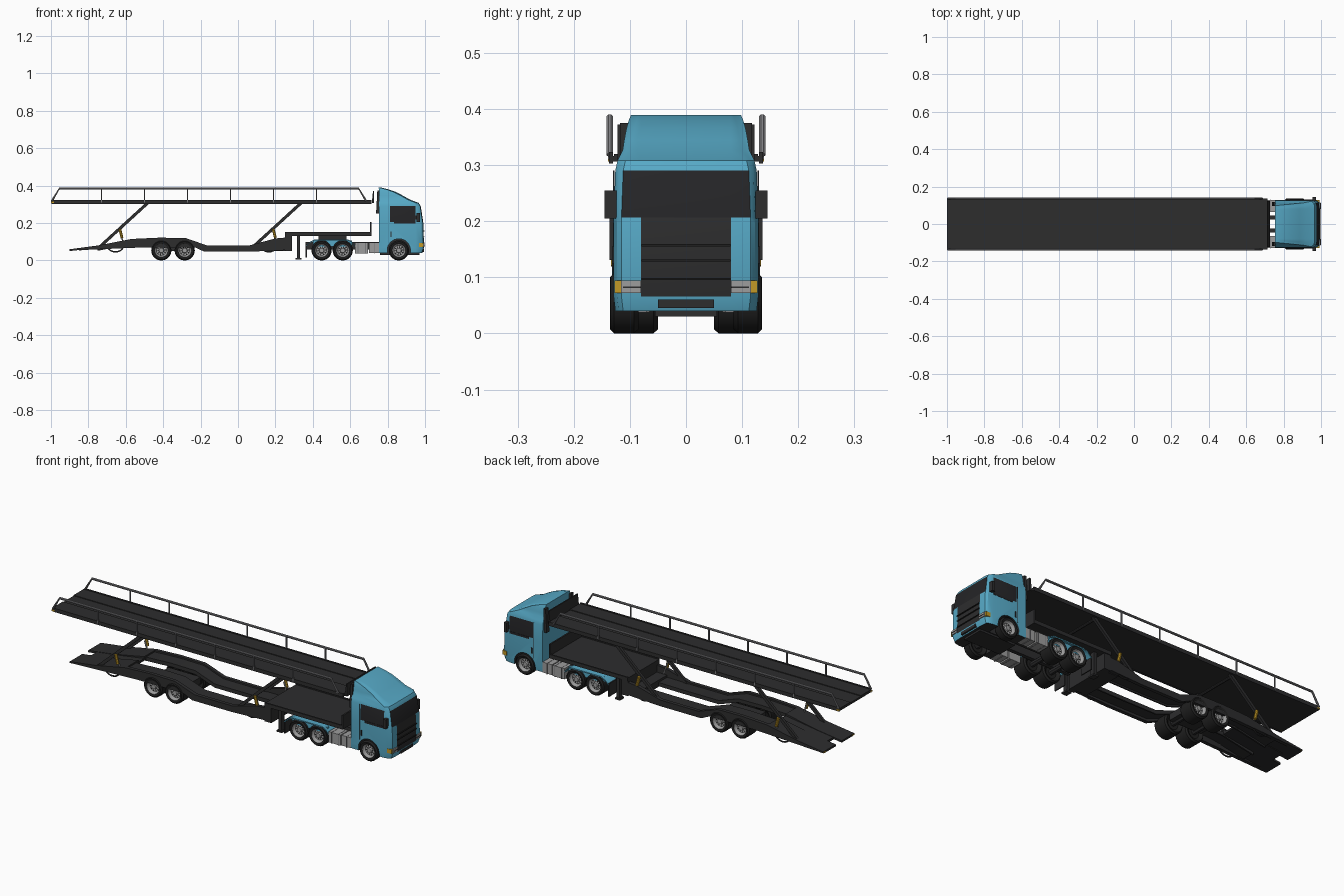
import bpy, bmesh, math
from mathutils import Vector

old = bpy.data.objects.get("Cube")
if old:
    bpy.data.objects.remove(old, do_unlink=True)


def material(name, r, g, b):
    m = bpy.data.materials.new(name)
    m.use_nodes = True
    m.diffuse_color = (r, g, b, 1)
    m.node_tree.nodes["Principled BSDF"].inputs["Base Color"].default_value = (r, g, b, 1)
    return m


DARK = material("charcoal", .026, .026, .027)
BLUE = material("cab blue", .095, .40, .57)
TYRE = material("tyre black", .014, .014, .014)
GREY = material("metal grey", .34, .34, .34)
RAIL = material("rail grey", .20, .20, .21)
GOLD = material("amber", .55, .32, .02)
GLASS = material("dark glass", .018, .018, .02)


def make(name, verts, faces, mats, mirror=False):
    me = bpy.data.meshes.new(name)
    me.from_pydata(verts, [], faces)
    for m in mats:
        me.materials.append(m)
    bm = bmesh.new()
    bm.from_mesh(me)
    bmesh.ops.recalc_face_normals(bm, faces=bm.faces)
    bm.to_mesh(me)
    bm.free()
    ob = bpy.data.objects.new(name, me)
    bpy.context.collection.objects.link(ob)
    if mirror:
        mod = ob.modifiers.new("Mirror", "MIRROR")
        mod.use_axis = (False, True, False)
        mod.use_mirror_merge = False
    return ob


def prism(name, pts, y0, y1, mat, mirror=False):
    """Extrude an x-z outline across y."""
    n = len(pts)
    verts = [(x, y, z) for y in (y0, y1) for x, z in pts]
    faces = [tuple(range(n)), tuple(range(n, 2 * n))]
    faces += [(i, (i + 1) % n, (i + 1) % n + n, i + n) for i in range(n)]
    return make(name, verts, faces, [mat], mirror)


def box(name, x0, x1, y0, y1, z0, z1, mat, mirror=False):
    return prism(name, [(x0, z0), (x1, z0), (x1, z1), (x0, z1)], y0, y1, mat, mirror)


def ribbon(name, top, thick, y0, y1, mat, mirror=False):
    """A plate of even thickness that follows a path in x-z."""
    return prism(name, top + [(x, z - thick) for x, z in reversed(top)], y0, y1, mat, mirror)


def tube(name, pts, radius, mat, mirror=False, sides=8):
    """A round bar swept along a path."""
    pts = [Vector(p) for p in pts]
    verts, faces = [], []
    for i, p in enumerate(pts):
        d = (pts[min(i + 1, len(pts) - 1)] - pts[max(i - 1, 0)]).normalized()
        u = d.cross(Vector((0, 1, 0)) if abs(d.y) < .9 else Vector((0, 0, 1))).normalized()
        v = d.cross(u)
        for k in range(sides):
            a = math.tau * (k + .5) / sides
            verts.append(p + radius * (u * math.cos(a) + v * math.sin(a)))
    for i in range(len(pts) - 1):
        for k in range(sides):
            a, b = i * sides + k, i * sides + (k + 1) % sides
            faces.append((a, b, b + sides, a + sides))
    faces += [tuple(range(sides)), tuple(range(len(verts) - sides, len(verts)))]
    return make(name, verts, faces, [mat], mirror)


def wheel(name, x, inner):
    """Turned tyre and rim; the ring of vents alternates in colour."""
    n, r = 30, .054
    prof = [(.126, .003), (.126, .012), (.117, .014), (.117, .027), (.122, .033), (.132, .036),
            (.135, .047), (.128, r), (inner + .008, r), (inner, .047), (inner + .012, .03),
            (inner + .012, .003)]
    mats = [1, 1, 2, 1, 1, 0, 0, 0, 0, 0, 0]
    verts, faces, idx = [], [], []
    for y, rad in prof:
        for k in range(n):
            a = math.tau * k / n
            verts.append((x + rad * math.cos(a), y, r + rad * math.sin(a)))
    for i, m in enumerate(mats):
        for k in range(n):
            a, b = i * n + k, i * n + (k + 1) % n
            faces.append((a, b, b + n, a + n))
            idx.append((0 if k % 3 == 0 else 1) if m == 2 else m)
    faces += [tuple(range(n)), tuple(range(len(verts) - n, len(verts)))]
    ob = make(name, verts, faces, [TYRE, GREY], True)
    ob.data.polygons.foreach_set("material_index", idx + [1, 0])


# Cab: stacked plan outlines, glass and grille picked by row and column
levels = [(.04, .985, .126), (.066, .994, .129), (.195, .992, .129), (.207, .990, .129),
          (.29, .977, .126), (.308, .966, .122), (.326, .918, .113), (.345, .885, .110),
          (.366, .845, .106), (.38, .805, .102), (.389, .77, .098)]
rings = []
for z, xf, w in levels:
    half = [(.755, w)]
    half += [(min(x, xf - .012 + (x - .95) * .05), w) for x in (.812, .950)]
    half += [(xf - .012, w - .006), (xf - .003, w - .014), (xf, .08)]
    rings.append([(x, y, z) for x, y in half] + [(x, -y, z) for x, y in reversed(half)])
n = len(rings[0])
faces, idx = [], []
for i in range(len(rings) - 1):
    for k in range(n):
        a, b = i * n + k, i * n + (k + 1) % n
        faces.append((a, b, b + n, a + n))
        glass = i == 3 and k in (1, 4, 5, 6, 9)
        grille = i in (1, 2) and k == 5
        idx.append(2 if glass else 0 if grille else 1)
faces += [tuple(range(n)), tuple(range(len(rings) * n - n, len(rings) * n))]
cab = make("cab", [v for ring in rings for v in ring], faces, [DARK, BLUE, GLASS])
cab.data.polygons.foreach_set("material_index", idx + [0, 1])

# Wheel arches cut from the cab
arch = [(.86 + .062 * math.cos(math.tau * k / 32), .054 + .062 * math.sin(math.tau * k / 32))
        for k in range(32)]
for side in (-1, 1):
    cutter = prism("arch_cutter", arch, side * .06, side * .2, DARK)
    cutter.hide_render = True
    cutter.hide_set(True)
    cut = cab.modifiers.new("Arch", "BOOLEAN")
    cut.operation, cut.object = "DIFFERENCE", cutter

# Cab fittings
for z in (.095, .128, .155):
    box("grille_bar", .990, .998, -.079, .079, z, z + .004, TYRE)
box("lower_intake", .985, .995, -.05, .05, .045, .06, DARK)
box("headlight", .975, .997, .08, .116, .072, .094, GREY, True)
box("headlight_slot", .99, .999, .08, .112, .081, .084, DARK, True)
box("turn_signal", .968, .992, .112, .127, .072, .094, GOLD, True)
box("mirror", .955, .972, .124, .145, .205, .255, DARK, True)
box("mirror_arm", .95, .965, .115, .13, .22, .24, DARK, True)
box("window_lower_corner", .835, .95, .126, .1302, .197, .208, GLASS, True)
box("door_handle", .815, .821, .128, .1315, .125, .155, DARK, True)
box("door_seam", .806, .808, .127, .1298, .10, .29, DARK, True)
prism("cab_side_fairing", [(.738, .25), (.757, .25), (.757, .375), (.745, .375)],
      .095, .118, DARK, True)
box("cab_floor", .76, .97, -.055, .055, .03, .05, DARK)

# Tractor chassis
box("chassis_beam", .36, .85, .025, .045, .06, .10, DARK, True)
box("fifth_wheel", .43, .58, -.05, .05, .10, .132, DARK)
box("fuel_tank", .625, .695, .065, .13, .038, .095, GREY, True)
box("side_locker", .70, .755, .065, .128, .04, .095, GREY, True)
for x in (.64, .68, .727):
    box("tank_strap", x, x + .004, .07, .1315, .037, .096, RAIL, True)
fender = [(.365, .08), (.385, .10), (.41, .112), (.59, .112), (.61, .10), (.625, .08)]
ribbon("rear_fender", fender, .006, .06, .131, BLUE, True)
box("fender_panel", .40, .61, .105, .118, .075, .108, BLUE, True)
box("mud_flap", .362, .368, .06, .13, .015, .085, DARK, True)
for label, x, inner in (("front", .86, .085), ("drive_a", .447, .05), ("drive_b", .56, .05),
                        ("trailer_a", -.41, .05), ("trailer_b", -.285, .05)):
    wheel(label + "_wheel", x, inner)
    tube(label + "_axle", [(x, -.11, .054), (x, .11, .054)], .014, DARK)

# Trailer neck
box("neck_deck", .25, .71, -.135, .135, .131, .146, DARK)
box("neck_headboard", .705, .713, -.136, .136, .131, .205, DARK)
box("neck_side_rim", .25, .71, .128, .136, .131, .151, DARK, True)
box("neck_drop", .25, .288, -.132, .132, .05, .146, DARK)
box("landing_leg", .315, .332, .085, .11, .012, .135, DARK, True)
box("landing_foot", .308, .339, .08, .115, .004, .012, DARK, True)

# Lower deck: shaped side beams and sunken lanes
top = [(-.9, .06), (-.75, .08), (-.57, .115), (-.42, .122), (-.28, .12), (-.165, .08),
       (.06, .08), (.20, .118), (.25, .122)]
bottom = [(.25, .055), (.06, .047), (-.18, .047), (-.23, .07), (-.5, .07), (-.6, .066), (-.9, .053)]
prism("lower_side_beam", top + bottom, .112, .131, DARK, True)
lane = [(x, z - .008) for x, z in top[1:7]] + [(.25, .074)]
ribbon("lower_lane", lane, .012, .045, .113, DARK, True)
ribbon("lower_inner_rim", lane, .02, .04, .048, DARK, True)
ribbon("rear_ramp", top[:3], .010, .025, .125, DARK, True)
ribbon("rear_center_deck", [(-.85, .065), (-.75, .078), (-.57, .105)], .012, -.05, .05, DARK)
box("axle_cross_frame", -.44, -.25, -.045, .045, .05, .085, DARK)
box("front_cross_frame", .19, .25, -.112, .112, .05, .085, DARK)

# Upper deck with raised lanes and headboard
box("upper_deck", -1, .715, -.133, .133, .306, .316, DARK)
box("upper_lane", -1, .715, .045, .128, .314, .320, DARK, True)
box("upper_side_rim", -.998, .715, .130, .137, .303, .323, DARK, True)
prism("upper_headboard", [(.715, .306), (.728, .306), (.728, .372), (.722, .372)], -.122, .122, DARK)
tube("guard_rail", [(-.995, .136, .318), (-.955, .136, .385), (.645, .136, .385),
                    (.685, .136, .318)], .006, RAIL, True)
for i in range(6):
    x = -.73 + .23 * i
    box("rail_post", x - .003, x + .003, .133, .139, .31, .384, RAIL, True)

# Lifting struts with amber rams and hoses, front and rear
for label, x in (("front", .06), ("rear", -.76)):
    prism(label + "_strut", [(x, .065), (x + .024, .065), (x + .29, .308), (x + .266, .308)],
          .108, .122, DARK, True)
    tube(label + "_ram_rod", [(x + .15, .115, .085), (x + .13, .115, .15)], .004, GREY, True)
    tube(label + "_ram", [(x + .14, .126, .12), (x + .128, .126, .168)], .008, GOLD, True)
    hose = [(x + .105 + .042 * math.cos(a), .122, .078 + .032 * math.sin(a))
            for a in (math.pi * (1 + k / 10) for k in range(11))]
    tube(label + "_hose", hose, .004, DARK, True)
    tube(label + "_strut_cross_bar", [(x + .27, -.115, .302), (x + .27, .115, .302)], .007, DARK)

# Rear marker lamps
box("upper_marker", -1, -.985, .125, .139, .306, .314, GOLD, True)
box("lower_marker", -.902, -.89, .112, .129, .053, .058, GOLD, True)

# Smooth round parts, keep hard edges
bpy.ops.object.select_all(action="DESELECT")
for ob in bpy.context.collection.objects:
    if ob.type == "MESH" and not ob.hide_render:
        ob.select_set(True)
        bpy.context.view_layer.objects.active = ob
bpy.ops.object.shade_smooth_by_angle(angle=math.radians(30))
